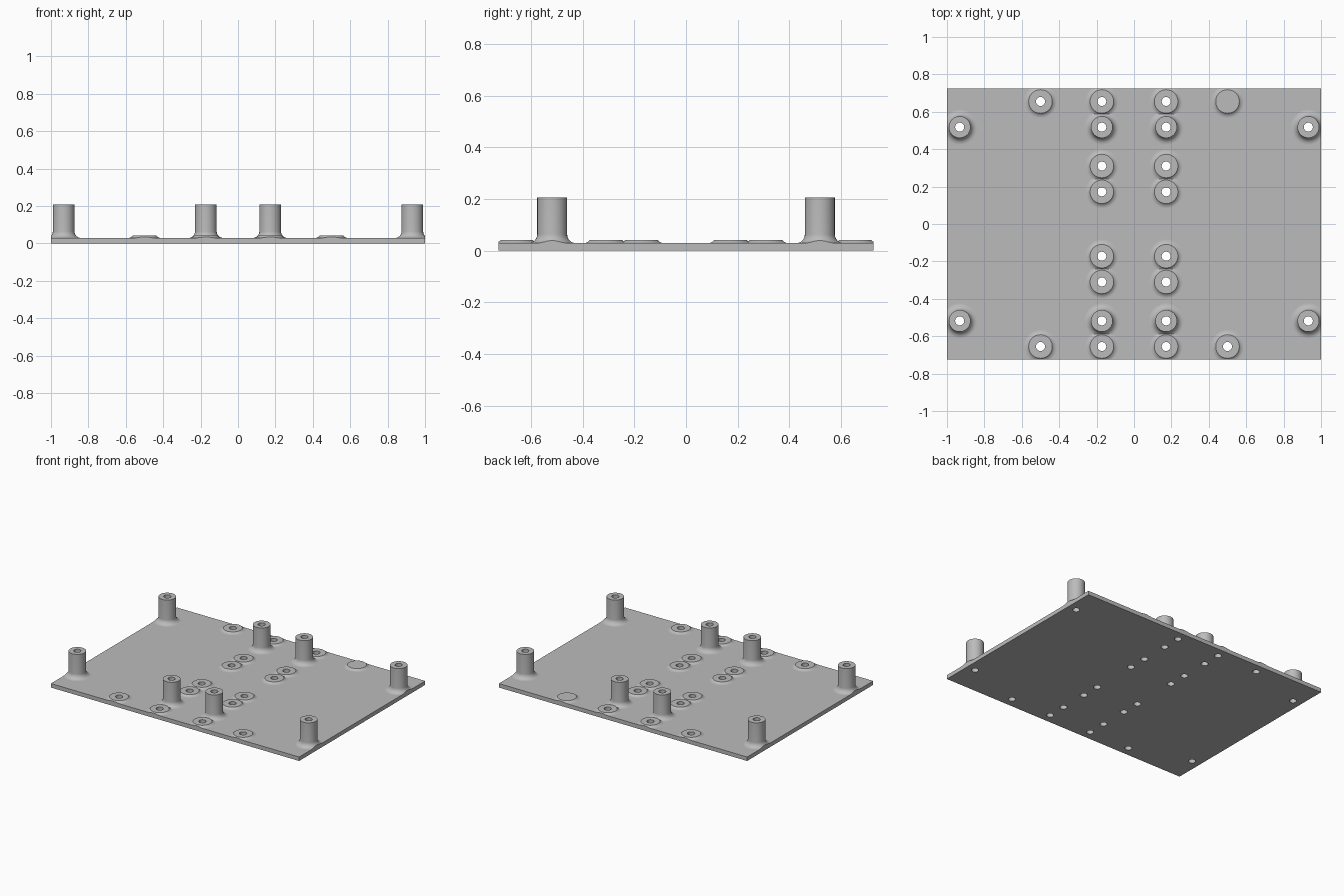
import bpy, bmesh, math
from mathutils import Matrix, Vector

cube = bpy.data.objects.get("Cube")
if cube:
    bpy.data.objects.remove(cube, do_unlink=True)

HALF_X, HALF_Y, PLATE_TOP = 1.0, 0.725, 0.029
BORE, FILLET, SINK, STEPS = 0.024, 0.035, 0.004, 48

grey = bpy.data.materials.new("plain grey")
grey.use_nodes = True
grey.diffuse_color = (0.5, 0.5, 0.5, 1)
grey.node_tree.nodes["Principled BSDF"].inputs["Base Color"].default_value = grey.diffuse_color


def make_object(name, bm):
    mesh = bpy.data.meshes.new(name)
    bm.to_mesh(mesh)
    bm.free()
    mesh.materials.append(grey)
    obj = bpy.data.objects.new(name, mesh)
    bpy.context.collection.objects.link(obj)
    return obj


def activate(obj):
    bpy.ops.object.select_all(action='DESELECT')
    obj.select_set(True)
    bpy.context.view_layer.objects.active = obj


def boss_profile(radius, top, bored):
    """Closed outline: sunk foot, concave fillet, wall, flat top, bore."""
    rise = min(top - PLATE_TOP, FILLET)
    end = math.acos(1 - rise / FILLET)
    base = radius + FILLET * math.sin(end)
    pts = [(base, PLATE_TOP - SINK)]
    for i in range(9):
        a = end * i / 8
        pts.append((base - FILLET * math.sin(a), PLATE_TOP + FILLET * (1 - math.cos(a))))
    if top - PLATE_TOP > FILLET:
        pts.append((radius, top))
    inner = BORE if bored else 0
    return pts + [(inner, top), (inner, PLATE_TOP - SINK), pts[0]]


def add_boss(name, x, y, radius, top, bored=True):
    bm = bmesh.new()
    verts = [bm.verts.new((r, 0, z)) for r, z in boss_profile(radius, top, bored)]
    edges = [bm.edges.new(pair) for pair in zip(verts, verts[1:])]
    if not bored:  # no surface along the axis
        bm.edges.remove(edges.pop(-2))
    bmesh.ops.spin(bm, geom=verts + edges, cent=(0, 0, 0), axis=(0, 0, 1),
                   angle=math.tau, steps=STEPS, use_duplicate=False)
    bmesh.ops.remove_doubles(bm, verts=bm.verts[:], dist=1e-5)
    bmesh.ops.translate(bm, verts=bm.verts[:], vec=(x, y, 0))
    # trim the fillet flush with the nearby plate edges
    for normal, limit in ((Vector((math.copysign(1, x), 0, 0)), HALF_X),
                          (Vector((0, math.copysign(1, y), 0)), HALF_Y)):
        cut = bmesh.ops.bisect_plane(bm, geom=bm.verts[:] + bm.edges[:] + bm.faces[:],
                                     plane_co=normal * limit, plane_no=normal,
                                     clear_outer=True)["geom_cut"]
        rim = [e for e in cut if isinstance(e, bmesh.types.BMEdge)]
        if rim:
            bmesh.ops.holes_fill(bm, edges=rim, sides=0)
    bmesh.ops.recalc_face_normals(bm, faces=bm.faces[:])
    obj = make_object(name, bm)
    activate(obj)
    bpy.ops.object.shade_smooth_by_angle(angle=math.radians(30))


# Boss layout, mirrored across both axes
posts = [(0.172, 0.518), (0.932, 0.518)]
pads = [(0.172, 0.172), (0.172, 0.31), (0.172, 0.655), (0.5, 0.655)]
bores = []
for sx, side in ((1, "left"), (-1, "right")):
    for sy, end in ((1, "back"), (-1, "front")):
        for i, (x, y) in enumerate(posts, 1):
            add_boss(f"post_{end}_{side}_{i}", sx * x, sy * y, 0.058, 0.207)
            bores.append((sx * x, sy * y))
        for i, (x, y) in enumerate(pads, 1):
            solid = (i == len(pads) and sx > 0 and sy > 0)  # one blind pad
            add_boss(f"pad_{end}_{side}_{i}", sx * x, sy * y, 0.063, 0.041, not solid)
            if not solid:
                bores.append((sx * x, sy * y))

# Base plate
bm = bmesh.new()
bmesh.ops.create_cube(bm, size=1, matrix=Matrix.Translation((0, 0, PLATE_TOP / 2))
                      @ Matrix.Diagonal((2 * HALF_X, 2 * HALF_Y, PLATE_TOP, 1)))
plate = make_object("base_plate", bm)

# Drill the through holes
bm = bmesh.new()
for x, y in bores:
    bmesh.ops.create_cone(bm, cap_ends=True, segments=STEPS, radius1=BORE, radius2=BORE,
                          depth=0.2, matrix=Matrix.Translation((x, y, 0)))
drill = make_object("drill_cutter", bm)
drill.hide_render = True
activate(plate)
mod = plate.modifiers.new("holes", 'BOOLEAN')
mod.operation, mod.solver, mod.object = 'DIFFERENCE', 'EXACT', drill
bpy.ops.object.modifier_apply(modifier=mod.name)
bpy.data.objects.remove(drill, do_unlink=True)
bpy.ops.object.shade_smooth_by_angle(angle=math.radians(30))
